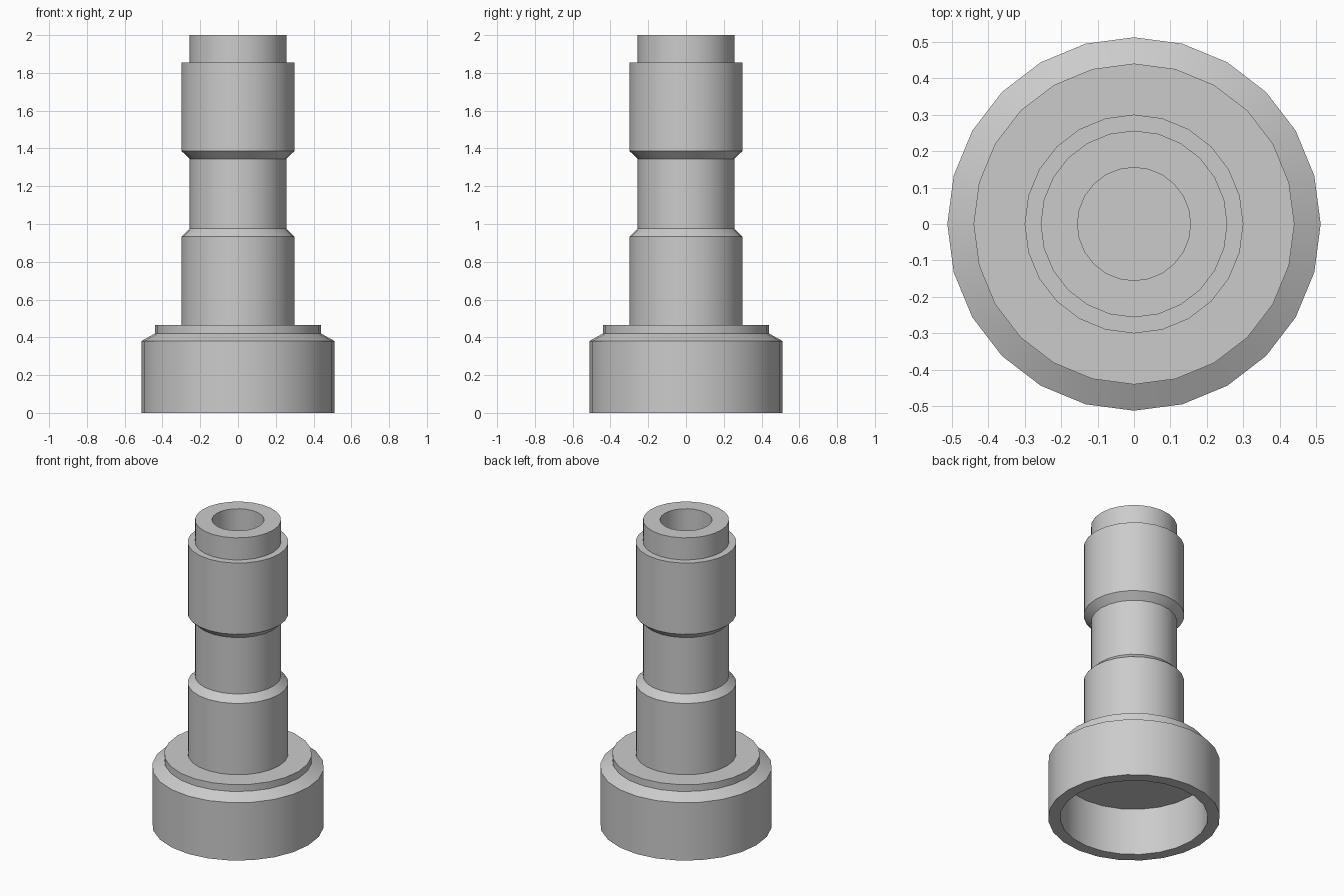
import bpy
import bmesh
from math import radians, tau
from mathutils import Matrix

SIDES = 24

cube = bpy.data.objects.get("Cube")
if cube:
    bpy.data.objects.remove(cube, do_unlink=True)

# Plain grey material
grey = bpy.data.materials.new("grey_metal")
grey.use_nodes = True
colour = (0.6, 0.6, 0.6, 1)
grey.diffuse_color = colour
grey.node_tree.nodes["Principled BSDF"].inputs["Base Color"].default_value = colour


def lathe(name, profile):
    """Turn an (r, z) profile about the z axis; ends with r = 0 close as discs."""
    bm = bmesh.new()
    rings = []
    for r, z in profile:
        if r == 0:
            rings.append([bm.verts.new((0, 0, z))])
        else:
            rings.append([bm.verts.new(Matrix.Rotation(tau * i / SIDES, 3, "Z") @ v)
                          for i in range(SIDES)
                          for v in [Matrix.Translation((r, 0, z)).translation]])
    for a, b in zip(rings, rings[1:]):
        for i in range(SIDES):
            j = (i + 1) % SIDES
            quad = [a[i % len(a)], a[j % len(a)], b[j % len(b)], b[i % len(b)]]
            bm.faces.new(list(dict.fromkeys(quad)))
    bmesh.ops.recalc_face_normals(bm, faces=bm.faces)
    mesh = bpy.data.meshes.new(name)
    bm.to_mesh(mesh)
    bm.free()
    mesh.materials.append(grey)
    obj = bpy.data.objects.new(name, mesh)
    bpy.context.collection.objects.link(obj)
    bpy.ops.object.select_all(action="DESELECT")
    obj.select_set(True)
    bpy.context.view_layer.objects.active = obj
    bpy.ops.object.shade_smooth_by_angle(angle=radians(25))
    return obj


BASE, SOCKET, WIDE, NECK, BORE = 0.512, 0.44, 0.3, 0.256, 0.155

socket = [(0, 0.31), (SOCKET, 0.31), (SOCKET, 0)]
base = [(BASE, 0), (BASE, 0.38), (SOCKET, 0.42), (SOCKET, 0.465)]
lower_shaft = [(WIDE, 0.465), (WIDE, 0.933)]
neck = [(NECK, 0.975), (NECK, 1.345)]
upper_shaft = [(WIDE, 1.387), (WIDE, 1.855)]
tip = [(NECK, 1.855), (NECK, 2)]
bore = [(BORE, 2), (BORE, 1.3), (0, 1.3)]

lathe("stepped_fitting", socket + base + lower_shaft + neck + upper_shaft + tip + bore)
